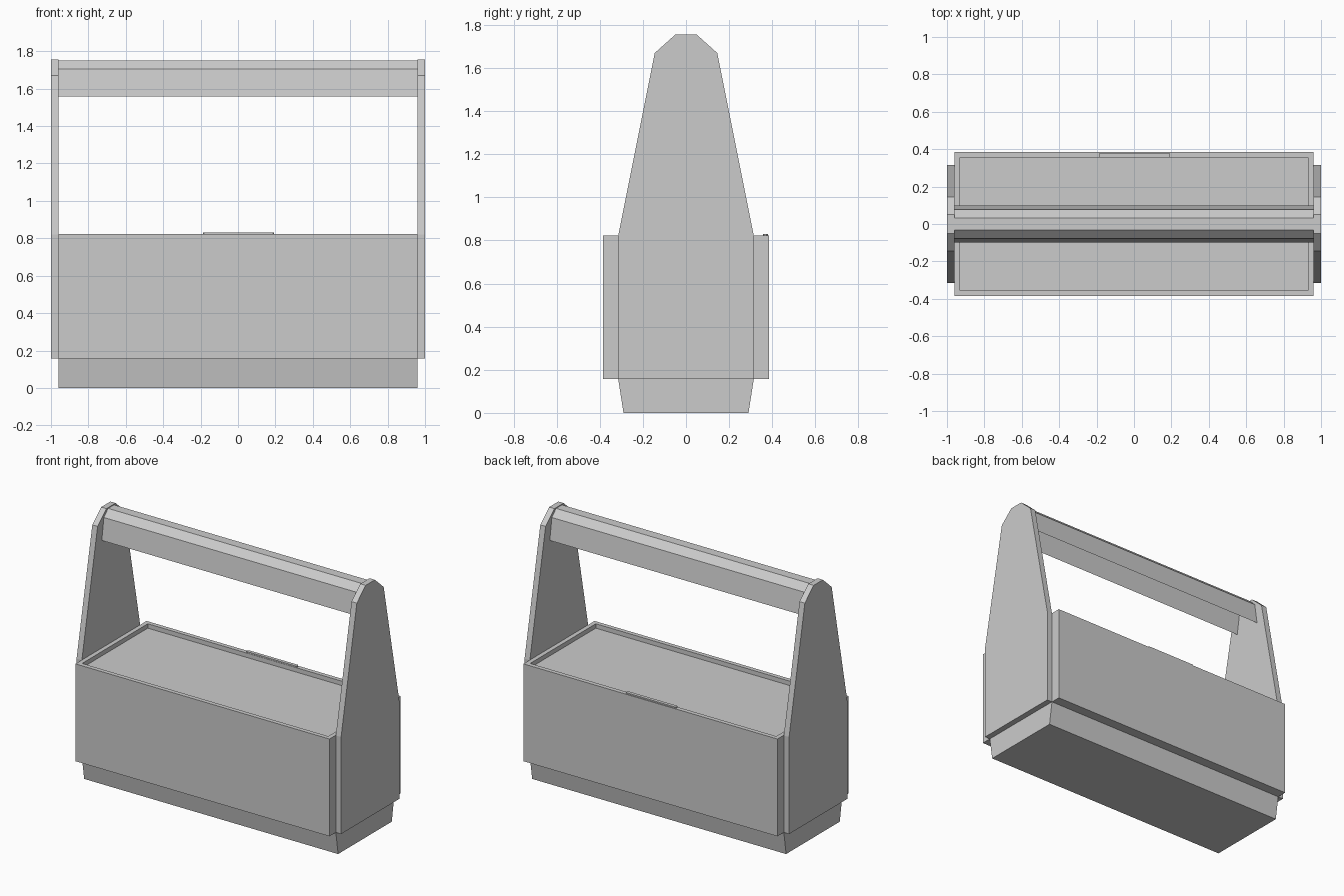
import bpy, bmesh

if "Cube" in bpy.data.objects:
    bpy.data.objects.remove(bpy.data.objects["Cube"])


def finish(name, bm):
    me = bpy.data.meshes.new(name)
    bm.to_mesh(me)
    bm.free()
    ob = bpy.data.objects.new(name, me)
    bpy.context.collection.objects.link(ob)
    return ob


def extrude_x(name, half, x0, x1, closed=True):
    """Sweep a y/z half profile, mirrored in y, from x0 to x1."""
    pts = half + [(-y, z) for y, z in reversed(half)]
    bm = bmesh.new()
    a = [bm.verts.new((x0, y, z)) for y, z in pts]
    b = [bm.verts.new((x1, y, z)) for y, z in pts]
    n = len(pts)
    for i in range(n if closed else n - 1):
        j = (i + 1) % n
        bm.faces.new((a[i], a[j], b[j], b[i]))
    if closed:
        bm.faces.new(a[::-1])
        bm.faces.new(b)
    bmesh.ops.recalc_face_normals(bm, faces=bm.faces)
    if not closed and sum(f.normal.z for f in bm.faces) < 0:
        bmesh.ops.reverse_faces(bm, faces=bm.faces)
    return finish(name, bm)


# Tapered base
extrude_x("base", [(0.29, 0.0), (0.315, 0.16)], -0.96, 0.96)

# Box body with a raised rim around the sunken top
bm = bmesh.new()
bmesh.ops.create_cube(bm, size=1)
bmesh.ops.scale(bm, vec=(1.92, 0.768, 0.665), verts=bm.verts)
bmesh.ops.translate(bm, vec=(0, 0, 0.4895), verts=bm.verts)
bm.normal_update()
top = max(bm.faces, key=lambda f: f.calc_center_median().z)
bmesh.ops.inset_region(bm, faces=[top], thickness=0.042)
low = bmesh.ops.extrude_discrete_faces(bm, faces=[top])["faces"][0]
bmesh.ops.translate(bm, vec=(0, 0, -0.03), verts=low.verts)
finish("box_body", bm)

# Tall end panels
panel = [(0.315, 0.157), (0.315, 0.82), (0.145, 1.67), (0.05, 1.755)]
for side, name in ((-1, "left_end_panel"), (1, "right_end_panel")):
    extrude_x(name, panel, *sorted((side * 0.96, side * 1.0)))

# Folded sheet handle, open underneath
extrude_x("handle", [(0.10, 1.557), (0.077, 1.705), (0.032, 1.75)],
          -0.96, 0.96, closed=False)

# Small latch tab on the back rim
bm = bmesh.new()
bmesh.ops.create_cube(bm, size=1)
bmesh.ops.scale(bm, vec=(0.38, 0.023, 0.012), verts=bm.verts)
bmesh.ops.translate(bm, vec=(0.003, 0.368, 0.825), verts=bm.verts)
upright = [e for e in bm.edges
           if abs(e.verts[0].co.z - e.verts[1].co.z) > 0.005]
bmesh.ops.bevel(bm, geom=upright, offset=0.005, segments=1, affect='EDGES')
finish("latch_tab", bm)
